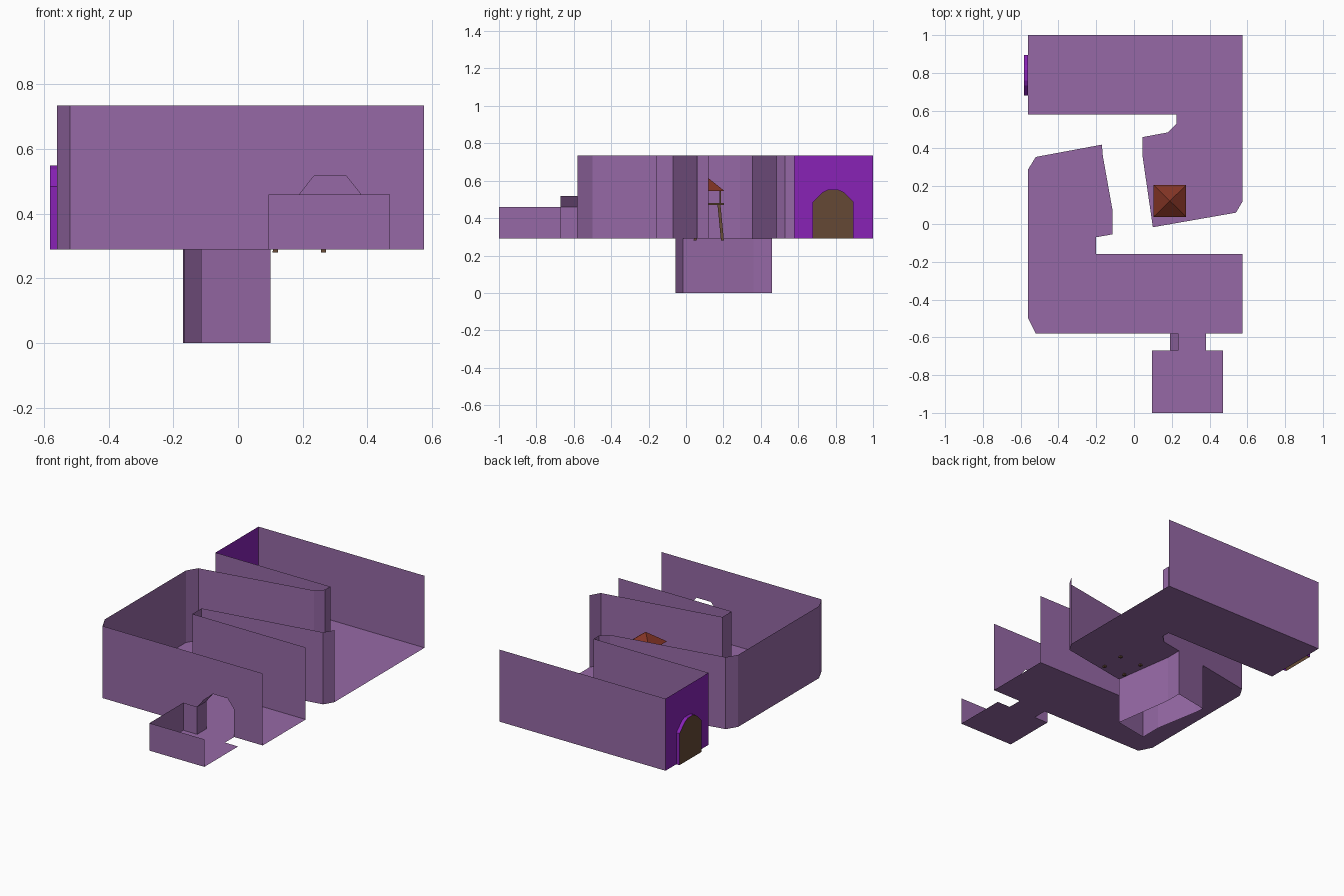
import bpy
import bmesh
from mathutils import Vector

cube = bpy.data.objects.get("Cube")
if cube:
    bpy.data.objects.remove(cube)

FLOOR, TOP, LOW = 0.29, 0.735, 0.46


def material(name, rgb):
    m = bpy.data.materials.new(name)
    m.use_nodes = True
    color = (*rgb, 1)
    m.diffuse_color = color
    m.node_tree.nodes["Principled BSDF"].inputs["Base Color"].default_value = color
    return m


mauve = material("mauve stone", (0.305, 0.141, 0.381))
violet = material("violet wall", (0.246, 0.016, 0.468))
wood = material("brown wood", (0.13, 0.066, 0.036))
roof_red = material("red brown roof", (0.22, 0.034, 0.018))


def build(name, faces, mat):
    """Make one flat-shaded object from polygons given as point lists."""
    bm = bmesh.new()
    for pts in faces:
        bm.faces.new([bm.verts.new(p) for p in pts])
    bmesh.ops.remove_doubles(bm, verts=bm.verts, dist=0.0005)
    mesh = bpy.data.meshes.new(name)
    bm.to_mesh(mesh)
    bm.free()
    mesh.materials.append(mat)
    obj = bpy.data.objects.new(name, mesh)
    bpy.context.collection.objects.link(obj)
    return obj


def floor(name, outline):
    return build(name, [[(x, y, FLOOR) for x, y in outline]], mauve)


def wall(name, path, z0, z1):
    """Thin wall standing along a path, facing the right of its direction."""
    faces = [[(*a, z0), (*b, z0), (*b, z1), (*a, z1)] for a, b in zip(path, path[1:])]
    return build(name, faces, mauve)


def strut(a, b, r):
    """Sides and ends of a square bar from a to b."""
    corners = [(-r, -r), (r, -r), (r, r), (-r, r)]
    lo, hi = [[Vector(p) + Vector((*c, 0)) for c in corners] for p in (a, b)]
    sides = [[lo[i], lo[(i + 1) % 4], hi[(i + 1) % 4], hi[i]] for i in range(4)]
    return sides + [lo[::-1], hi]


# Outlines shared by floors and walls
bend = [(-0.56, 0.58), (0.225, 0.58), (0.225, 0.53), (0.18, 0.485)]
pit_left = [(-0.115, -0.055), (-0.115, 0.08), (-0.165, 0.36), (-0.17, 0.42)]
pit_right = [(0.045, 0.46), (0.045, 0.36), (0.1, -0.017)]
west = [(-0.52, -0.58), (-0.56, -0.5), (-0.56, 0.29), (-0.52, 0.355)]
nook = [(0.575, 0.12), (0.54, 0.06)]
inner = [(-0.2, -0.07), (-0.2, -0.16), (0.575, -0.16)]
annex = [(0.47, -1), (0.095, -1), (0.095, -0.67), (0.19, -0.67), (0.19, -0.58)]

# Floors
floor("back_floor", ([(-0.56, 1)] + bend + pit_right + nook[::-1] + [(0.575, 1)]))
floor("front_floor", pit_left + west[::-1] + [(0.575, -0.58)] + inner[::-1])
floor("annex_floor", annex[::-1] + [(0.47, -0.67), (0.38, -0.67), (0.38, -0.58)][::1])

# Walls
wall("outer_wall", west + bend[::-1], FLOOR, TOP)
wall("back_wall", [(-0.56, 1), (0.575, 1)], FLOOR, TOP)
wall("inner_wall", nook + inner, FLOOR, TOP)
wall("annex_wall", annex, FLOOR, LOW)
wall("pit_wall", pit_left + pit_right + pit_left[:1], 0, FLOOR)

# Front wall with the archway to the annex
gate = [(0.38, FLOOR), (0.38, LOW), (0.335, 0.517),
        (0.235, 0.517), (0.19, LOW), (0.19, FLOOR)]
outline = [(0.575, FLOOR)] + gate + [(-0.52, FLOOR), (-0.52, TOP), (0.575, TOP)]
build("front_wall", [[(x, -0.58, z) for x, z in outline]], mauve)
build("archway_slope", [[(0.19, -0.67, LOW), (0.19, -0.58, LOW),
                         (0.235, -0.58, 0.517), (0.235, -0.67, 0.517)]], mauve)

# Violet wall with a recessed arched door
half_arch = [(0.107, FLOOR), (0.107, 0.485), (0.055, 0.537), (0.027, 0.55)]
arch = [(0.787 - d, z) for d, z in half_arch] + [(0.787 + d, z) for d, z in half_arch[::-1]]
outline = [(0.58, FLOOR)] + arch + [(1, FLOOR), (1, TOP), (0.58, TOP)]
build("violet_wall", [[(-0.56, y, z) for y, z in outline]], violet)
build("door_frame", [[(-0.56, *a), (-0.56, *b), (-0.582, *b), (-0.582, *a)]
                     for a, b in zip(arch, arch[1:])], violet)
build("door", [[(-0.582, y, z) for y, z in arch[::-1]]], wood)

# Small lookout: splayed legs, platform, posts and pyramid roof
cx, cy = 0.19, 0.122
legs, posts = [], []
for sx in (-1, 1):
    for sy in (-1, 1):
        legs += strut((cx + sx * 0.075, cy + sy * 0.073, 0.28),
                      (cx + sx * 0.056, cy + sy * 0.054, 0.475), 0.008)
        posts += strut((cx + sx * 0.062, cy + sy * 0.06, 0.475),
                       (cx + sx * 0.062, cy + sy * 0.06, 0.546), 0.004)
build("lookout_legs", legs, wood)
build("lookout_posts", posts, wood)
build("lookout_platform", strut((cx, cy, 0.47), (cx, cy, 0.48), 0.08), wood)
eave = [(cx + sx * 0.086, cy + sy * 0.084, 0.545)
        for sx, sy in ((-1, -1), (1, -1), (1, 1), (-1, 1))]
peak = (cx, cy, 0.612)
build("lookout_roof", [[eave[i], eave[(i + 1) % 4], peak] for i in range(4)] + [eave[::-1]],
      roof_red)
